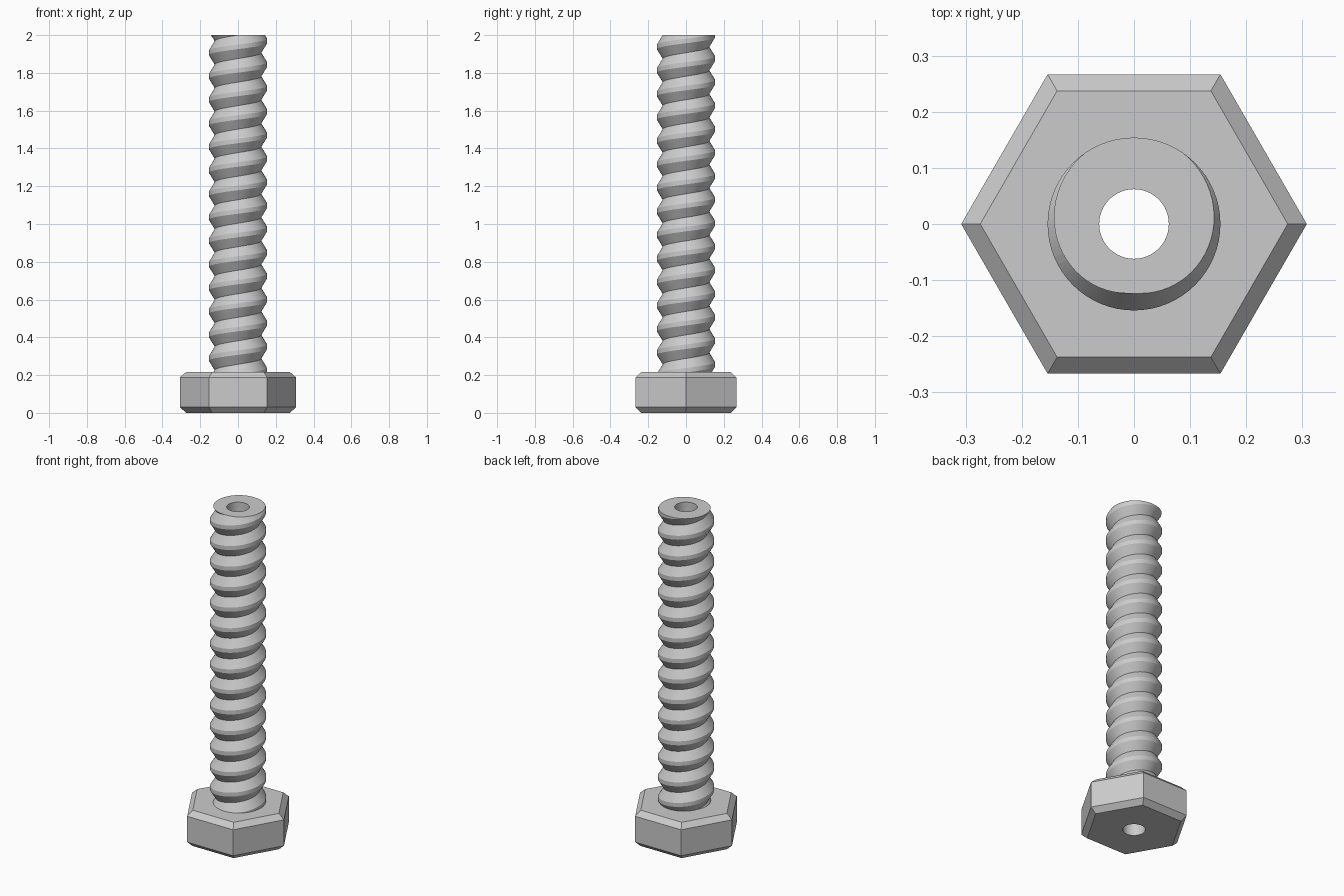
import bpy, bmesh, math

cube = bpy.data.objects.get("Cube")
if cube:
    bpy.data.objects.remove(cube)

HEIGHT, HEAD_TOP, SHAFT_BASE = 2.0, 0.217, 0.2
CREST, ROOT, BORE = 0.154, 0.123, 0.062
PITCH, CREST_HALF, SEGMENTS = 0.1245, 0.012, 64

steel = bpy.data.materials.new("grey steel")
steel.use_nodes = True
colour = (0.6, 0.6, 0.6, 1)
steel.diffuse_color = colour
steel.node_tree.nodes["Principled BSDF"].inputs["Base Color"].default_value = colour


def ring(bm, radius, z, count):
    step = math.tau / count
    return [bm.verts.new((radius * math.cos(i * step), radius * math.sin(i * step), z))
            for i in range(count)]


def skin(bm, lower, upper):
    n = len(lower)
    for i in range(n):
        j = (i + 1) % n
        bm.faces.new((lower[i], lower[j], upper[j], upper[i]))


def cap(bm, z):
    # fill the flat ring between an outer outline and the bore
    edges = [e for e in bm.edges if e.is_boundary
             and all(abs(v.co.z - z) < 1e-4 for v in e.verts)]
    bmesh.ops.triangle_fill(bm, edges=edges, use_beauty=True, use_dissolve=False)


def finish(bm, name, angle):
    bmesh.ops.recalc_face_normals(bm, faces=bm.faces)
    mesh = bpy.data.meshes.new(name)
    bm.to_mesh(mesh)
    bm.free()
    mesh.materials.append(steel)
    obj = bpy.data.objects.new(name, mesh)
    bpy.context.collection.objects.link(obj)
    bpy.ops.object.select_all(action="DESELECT")
    obj.select_set(True)
    bpy.context.view_layer.objects.active = obj
    bpy.ops.object.shade_smooth_by_angle(angle=math.radians(angle))


# chamfered hexagonal head with a through bore
bm = bmesh.new()
rings = [ring(bm, r, z, 6) for r, z in
         ((0.274, 0), (0.308, 0.03), (0.308, HEAD_TOP - 0.03), (0.274, HEAD_TOP))]
for lower, upper in zip(rings, rings[1:]):
    skin(bm, lower, upper)
skin(bm, ring(bm, BORE, 0, SEGMENTS), ring(bm, BORE, HEAD_TOP, SEGMENTS))
cap(bm, 0)
cap(bm, HEAD_TOP)
finish(bm, "hex_head", 20)

# right-handed thread: a tooth profile swept along a helix, trimmed flat
bm = bmesh.new()
profile = ((ROOT, -PITCH / 2), (CREST, -CREST_HALF), (CREST, CREST_HALF))
turns = math.ceil(HEIGHT / PITCH) + 2
rows = []
for i in range(turns * SEGMENTS):
    a = math.tau * i / SEGMENTS
    rise = HEIGHT + PITCH * (i / SEGMENTS - 0.25 - turns + 2)
    rows.append([bm.verts.new((r * math.cos(a), r * math.sin(a), rise + dz))
                 for r, dz in profile])
for i in range(len(rows) - SEGMENTS - 1):
    a = rows[i] + [rows[i + SEGMENTS][0]]
    b = rows[i + 1] + [rows[i + 1 + SEGMENTS][0]]
    for k in range(3):
        bm.faces.new((a[k], b[k], b[k + 1], a[k + 1]))
for z, side in ((HEIGHT, 1), (SHAFT_BASE, -1)):
    bmesh.ops.bisect_plane(bm, geom=bm.verts[:] + bm.edges[:] + bm.faces[:],
                           plane_co=(0, 0, z), plane_no=(0, 0, side), clear_outer=True)
skin(bm, ring(bm, BORE, SHAFT_BASE, SEGMENTS), ring(bm, BORE, HEIGHT, SEGMENTS))
cap(bm, HEIGHT)
cap(bm, SHAFT_BASE)
finish(bm, "threaded_shaft", 25)
